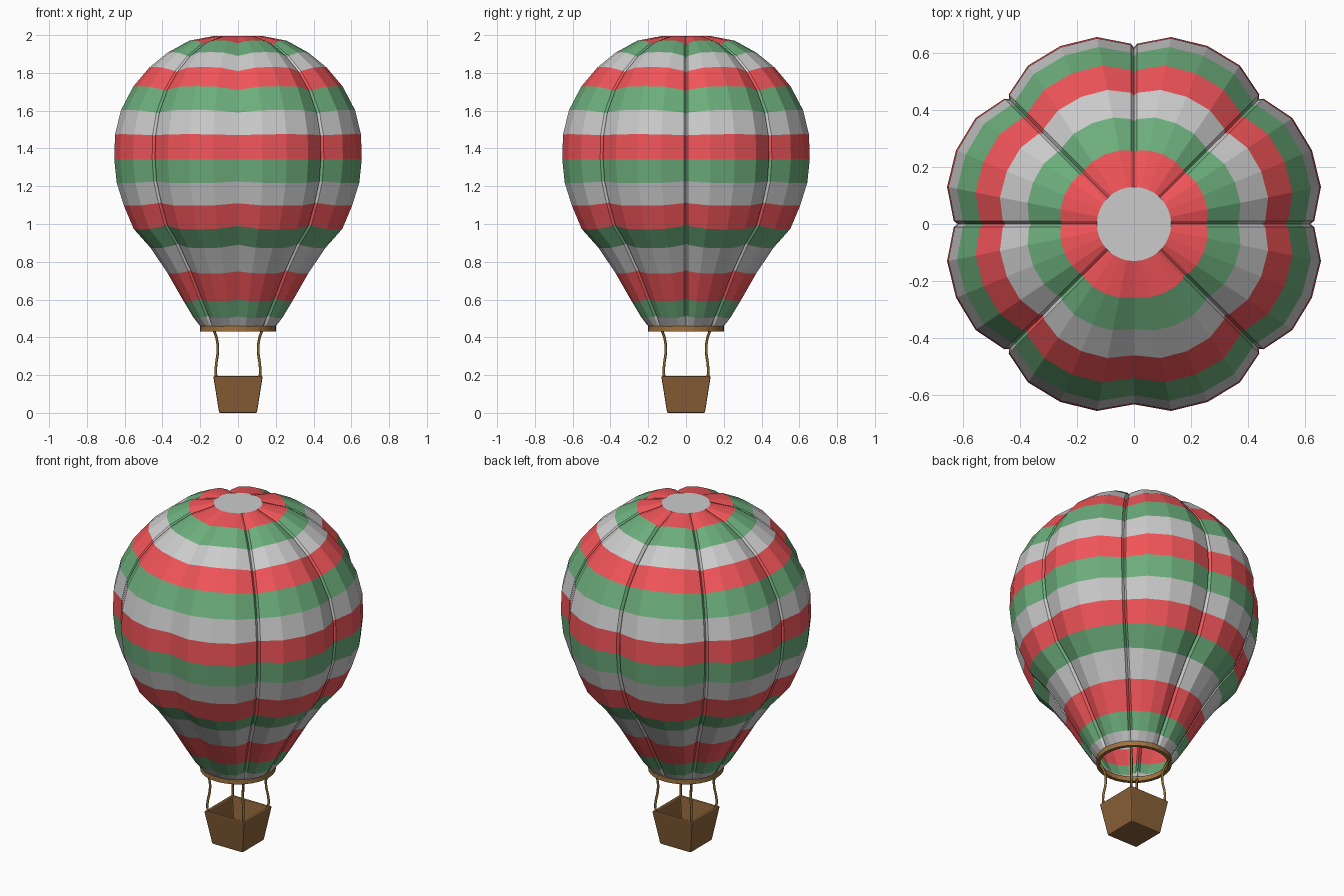
import bpy, bmesh
from math import radians, sin, cos, tau, pi
from mathutils import Vector

if "Cube" in bpy.data.objects:
    bpy.data.objects.remove(bpy.data.objects["Cube"])


def material(name, rgb):
    m = bpy.data.materials.new(name)
    m.diffuse_color = (*rgb, 1)
    m.use_nodes = True
    m.node_tree.nodes["Principled BSDF"].inputs["Base Color"].default_value = m.diffuse_color
    return m


white = material("white_cloth", (0.8, 0.8, 0.8))
green = material("green_cloth", (0.15, 0.42, 0.20))
red = material("red_cloth", (0.88, 0.09, 0.10))
wicker = material("wicker", (0.26, 0.12, 0.04))
trim = material("trim", (0.34, 0.17, 0.05))
rope = material("rope", (0.24, 0.14, 0.03))


def finish(name, bm, mats):
    me = bpy.data.meshes.new(name)
    bm.to_mesh(me)
    bm.free()
    for m in mats:
        me.materials.append(m)
    ob = bpy.data.objects.new(name, me)
    bpy.context.collection.objects.link(ob)
    return ob


# Envelope: striped profile swept round eight puffed gores, pinched at the seams
profile = [(.19, .445), (.228, .51), (.28, .60), (.362, .75), (.452, .89), (.537, .99),
           (.585, 1.11), (.62, 1.225), (.632, 1.345), (.628, 1.47), (.60, 1.59),
           (.54, 1.71), (.46, 1.81), (.368, 1.89), (.257, 1.957), (.13, 1.995)]
last = len(profile) - 1
bm = bmesh.new()
rings = []
for i, (r, z) in enumerate(profile):
    a, b = profile[max(i - 1, 0)], profile[min(i + 1, last)]
    n = Vector((b[1] - a[1], a[0] - b[0])).normalized()
    end = i in (0, last)
    puff = 0 if end else r * 0.068
    groove = 0.003 if end else 0.014
    w = 0.011 / r
    ring = []
    for k in range(8):
        seam = radians(45 * k - 90)
        cols = [(seam, 0)] if k == 0 else [(seam - w, 0), (seam, -groove), (seam + w, 0)]
        cols += [(seam + radians(11.25 * s), puff * f) for s, f in ((1, .84), (2, 1), (3, .84))]
        for ang, d in cols:
            rr = r + n.x * d
            ring.append(bm.verts.new((rr * cos(ang), rr * sin(ang), z + n.y * d)))
    rings.append(ring)
for i in range(last):
    lo, hi = rings[i], rings[i + 1]
    for j in range(len(lo)):
        q = (j + 1) % len(lo)
        bm.faces.new((lo[j], lo[q], hi[q], hi[j])).material_index = i % 3
bm.faces.new(rings[-1]).material_index = 0
finish("envelope", bm, [white, green, red])

# Mouth ring: square-section hoop
bm = bmesh.new()
section = [(.182, .432), (.202, .432), (.202, .46), (.182, .46)]
N = 32
hoop = [[bm.verts.new((r * cos(tau * j / N), r * sin(tau * j / N), z)) for r, z in section]
        for j in range(N)]
for j in range(N):
    p, q = hoop[j], hoop[(j + 1) % N]
    for s in range(4):
        t = (s + 1) % 4
        bm.faces.new((p[s], q[s], q[t], p[t]))
finish("mouth_ring", bm, [trim])

# Basket: tapered open box with hollow inside
bm = bmesh.new()
loops = []
for h, z in ((.10, 0), (.131, .195), (.113, .195), (.085, .02)):
    loops.append([bm.verts.new((sx * h, sy * h, z))
                  for sx, sy in ((-1, -1), (1, -1), (1, 1), (-1, 1))])
for lo, hi in zip(loops, loops[1:]):
    for j in range(4):
        q = (j + 1) % 4
        bm.faces.new((lo[j], lo[q], hi[q], hi[j]))
bm.faces.new(loops[0][::-1])
bm.faces.new(loops[-1])
basket = finish("basket", bm, [wicker])
bev = basket.modifiers.new("soft_edges", 'BEVEL')
bev.width = 0.006
bev.segments = 2

# Ropes: four slightly wavy lines from basket corners to mouth ring
path = [(.116, .185), (.117, .24), (.107, .33), (.112, .39), (.131, .445)]
for name, sx, sy in (("front_left", -1, -1), ("front_right", 1, -1),
                     ("back_left", -1, 1), ("back_right", 1, 1)):
    cu = bpy.data.curves.new("rope_" + name, 'CURVE')
    cu.dimensions = '3D'
    cu.bevel_depth = 0.007
    cu.bevel_resolution = 1
    cu.resolution_u = 4
    cu.use_fill_caps = True
    sp = cu.splines.new('BEZIER')
    sp.bezier_points.add(len(path) - 1)
    for pt, (d, z) in zip(sp.bezier_points, path):
        pt.co = (sx * d, sy * d, z)
        pt.handle_left_type = pt.handle_right_type = 'AUTO'
    cu.materials.append(rope)
    ob = bpy.data.objects.new("rope_" + name, cu)
    bpy.context.collection.objects.link(ob)
